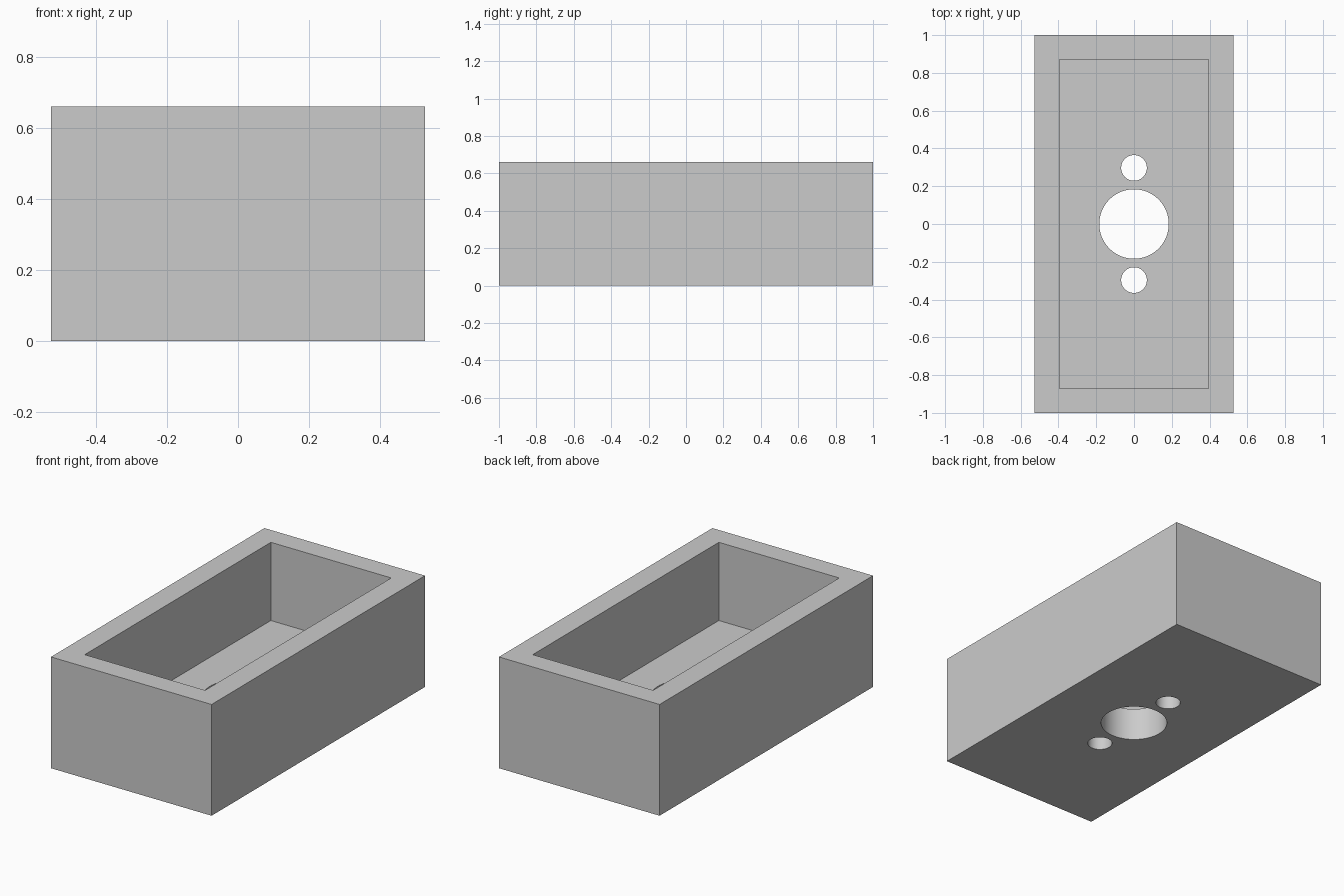
import bpy
import math

cube = bpy.data.objects.get("Cube")
if cube:
    bpy.data.objects.remove(cube, do_unlink=True)

WIDTH, LENGTH, HEIGHT = 1.054, 2.0, 0.66
FLOOR = 0.196
CAVITY_WIDTH, CAVITY_LENGTH = 0.79, 1.744

grey = bpy.data.materials.new("plain_grey")
grey.use_nodes = True
colour = (0.6, 0.6, 0.6, 1)
grey.diffuse_color = colour
grey.node_tree.nodes["Principled BSDF"].inputs["Base Color"].default_value = colour


def block(name, width, length, bottom, top):
    bpy.ops.mesh.primitive_cube_add(size=1, location=(0, 0, (bottom + top) / 2))
    obj = bpy.context.object
    obj.name = name
    obj.scale = (width, length, top - bottom)
    bpy.ops.object.transform_apply(location=True, rotation=False, scale=True)
    return obj


def drill(name, radius, y):
    bpy.ops.mesh.primitive_cylinder_add(vertices=64, radius=radius, depth=1, location=(0, y, 0))
    obj = bpy.context.object
    obj.name = name
    return obj


# Solid body and the shapes cut out of it
body = block("open_box", WIDTH, LENGTH, 0, HEIGHT)
body.data.materials.append(grey)
cutters = [
    block("cavity_cutter", CAVITY_WIDTH, CAVITY_LENGTH, FLOOR, HEIGHT + 0.2),
    drill("centre_hole_cutter", 0.184, 0),
    drill("front_hole_cutter", 0.068, -0.297),
    drill("back_hole_cutter", 0.068, 0.297),
]

# Cut the cavity and the three floor holes
bpy.ops.object.select_all(action="DESELECT")
body.select_set(True)
bpy.context.view_layer.objects.active = body
for cutter in cutters:
    cutter.hide_render = True
    cut = body.modifiers.new(cutter.name, "BOOLEAN")
    cut.operation = "DIFFERENCE"
    cut.solver = "EXACT"
    cut.object = cutter
    bpy.ops.object.modifier_apply(modifier=cut.name)
for cutter in cutters:
    bpy.data.objects.remove(cutter, do_unlink=True)

# Round hole walls, crisp edges
bpy.ops.object.shade_smooth_by_angle(angle=math.radians(30))
